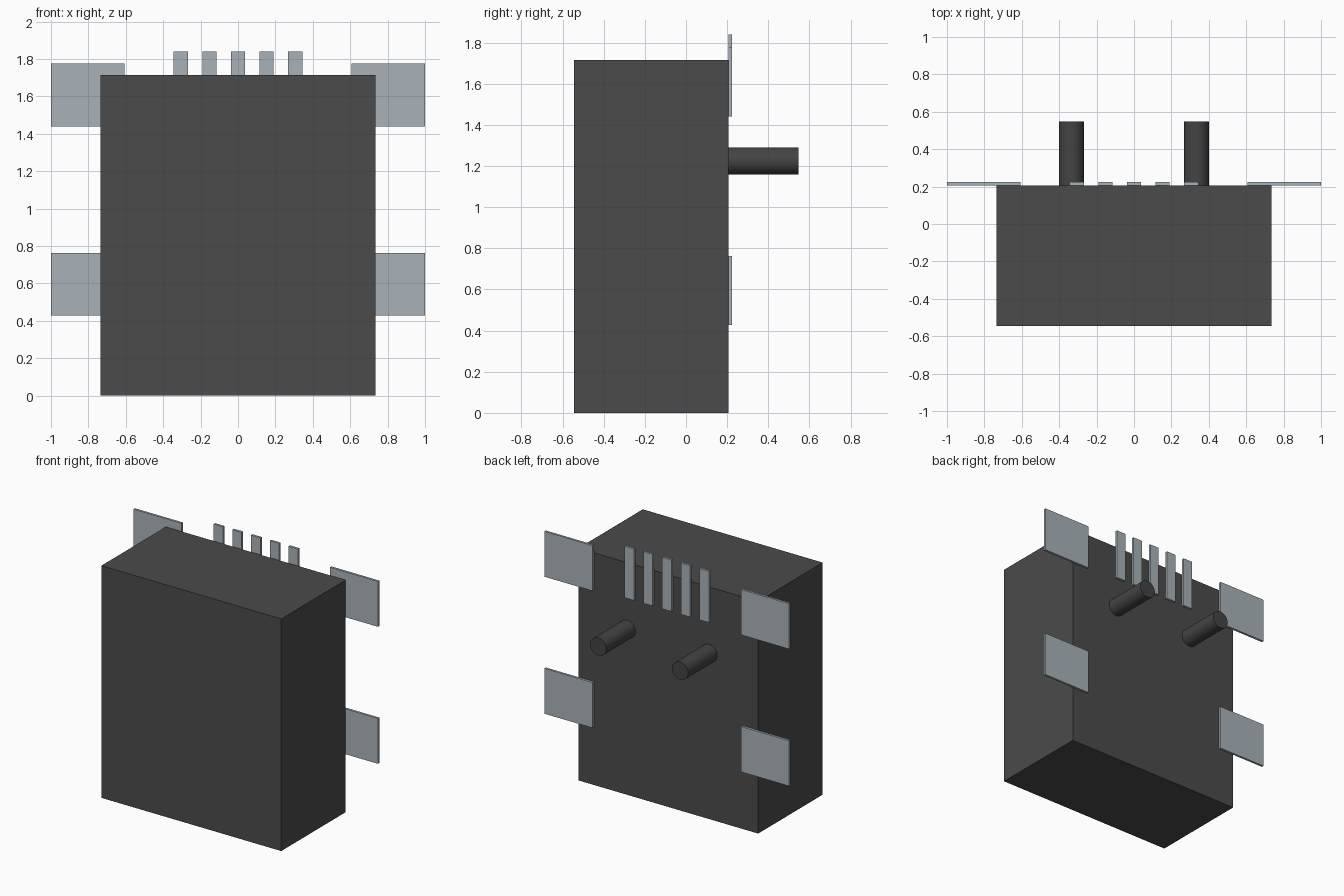
import bpy
import math

default = bpy.data.objects.get("Cube")
if default:
    bpy.data.objects.remove(default, do_unlink=True)


def make_material(name, rgb):
    mat = bpy.data.materials.new(name)
    mat.use_nodes = True
    mat.diffuse_color = (*rgb, 1)
    mat.node_tree.nodes["Principled BSDF"].inputs["Base Color"].default_value = (*rgb, 1)
    return mat


black = make_material("black_plastic", (0.07, 0.07, 0.07))
dark = make_material("dark_plastic", (0.058, 0.058, 0.058))
metal = make_material("grey_metal", (0.40, 0.45, 0.48))

BACK = 0.207      # rear face of the housing
PLATE = 0.017     # thickness of the metal plates


def box(name, x, y, z, mat):
    """Box from (min, max) ranges on each axis."""
    ranges = (x, y, z)
    bpy.ops.mesh.primitive_cube_add(size=1, location=[(a + b) / 2 for a, b in ranges])
    obj = bpy.context.object
    obj.name = name
    obj.scale = [b - a for a, b in ranges]
    bpy.ops.object.transform_apply(location=False, rotation=False, scale=True)
    obj.data.materials.append(mat)
    return obj


# Housing
box("housing", (-0.735, 0.735), (-0.545, BACK), (0, 1.715), black)

plate_y = (BACK, BACK + PLATE)

# Row of contact pins along the top rear edge
for i in range(5):
    cx = (i - 2) * 0.153
    box(f"contact_pin_{i + 1}", (cx - 0.038, cx + 0.038), plate_y, (1.46, 1.84), metal)

for side, s in (("left", 1), ("right", -1)):
    # Solder tabs
    for level, z in (("upper", 1.44), ("lower", 0.428)):
        box(f"{level}_{side}_tab", sorted((s * 0.607, s * 1.0)), plate_y, (z, z + 0.335), metal)

    # Locating posts
    end = 0.547
    bpy.ops.mesh.primitive_cylinder_add(
        vertices=32, radius=0.066, depth=end - BACK,
        location=(s * 0.334, (BACK + end) / 2, 1.225), rotation=(math.pi / 2, 0, 0))
    post = bpy.context.object
    post.name = f"{side}_post"
    post.data.materials.append(dark)
    bpy.ops.object.shade_smooth_by_angle(angle=math.radians(30))
